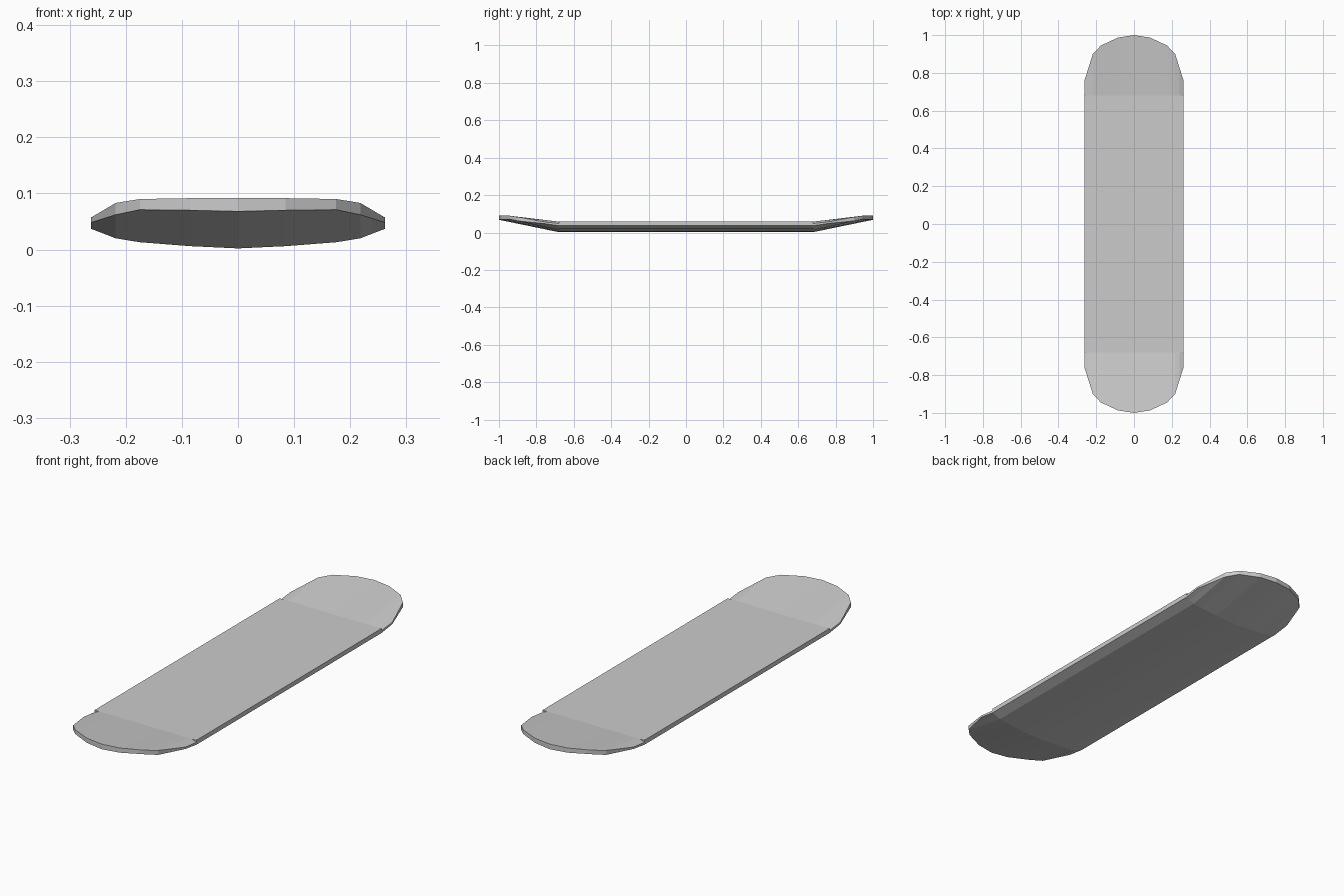
import bpy, bmesh

if "Cube" in bpy.data.objects:
    bpy.data.objects.remove(bpy.data.objects["Cube"])

# Per column: x, underside z, rim y, rim bottom z, rim top z, top z at the fold
HALF = [
    (0.0,   0.002, 1.0,   0.068, 0.092,  0.058),
    (0.085, 0.006, 0.987, 0.070, 0.0915, 0.058),
    (0.175, 0.013, 0.945, 0.071, 0.090,  0.058),
    (0.218, 0.020, 0.900, 0.062, 0.083,  0.058),
    (0.240, 0.0285, 0.830, 0.055, 0.070, 0.058),
    (0.262, 0.037, 0.760, 0.048, 0.057,  0.048),
]
COLS = [(-c[0],) + c[1:] for c in HALF[:0:-1]] + HALF
FOLD, TOP = 0.68, 0.058


def finish(name, bm):
    bmesh.ops.recalc_face_normals(bm, faces=bm.faces)
    mesh = bpy.data.meshes.new(name)
    bm.to_mesh(mesh)
    bm.free()
    obj = bpy.data.objects.new(name, mesh)
    bpy.context.collection.objects.link(obj)
    return obj


# Middle of the deck: flat top, rounded belly, extruded lengthwise
bm = bmesh.new()
profile = [(c[0], c[1]) for c in COLS] + [(COLS[-1][0], TOP), (COLS[0][0], TOP)]
cap = bm.faces.new([bm.verts.new((x, -FOLD, z)) for x, z in profile])
ext = bmesh.ops.extrude_face_region(bm, geom=[cap], use_keep_orig=True)
bmesh.ops.translate(bm, vec=(0, 2 * FOLD, 0),
                    verts=[g for g in ext["geom"] if isinstance(g, bmesh.types.BMVert)])
finish("deck_middle", bm)


# Upturned rounded ends: a loop of fold bottom, rim bottom, rim top, fold top per column
def kick_end(name, side):
    bm = bmesh.new()
    rows = [[bm.verts.new(p) for p in ((x, side * FOLD, zb), (x, side * y, rb),
                                       (x, side * y, rt), (x, side * FOLD, zt))]
            for x, zb, y, rb, rt, zt in COLS]
    for a, b in zip(rows, rows[1:]):
        for i in range(4):
            j = (i + 1) % 4
            bm.faces.new((a[i], a[j], b[j], b[i]))
    bm.faces.new(rows[0])
    bm.faces.new(rows[-1])
    # inner faces lie against the deck middle and stay hidden
    finish(name, bm)


kick_end("nose", -1)
kick_end("tail", 1)
